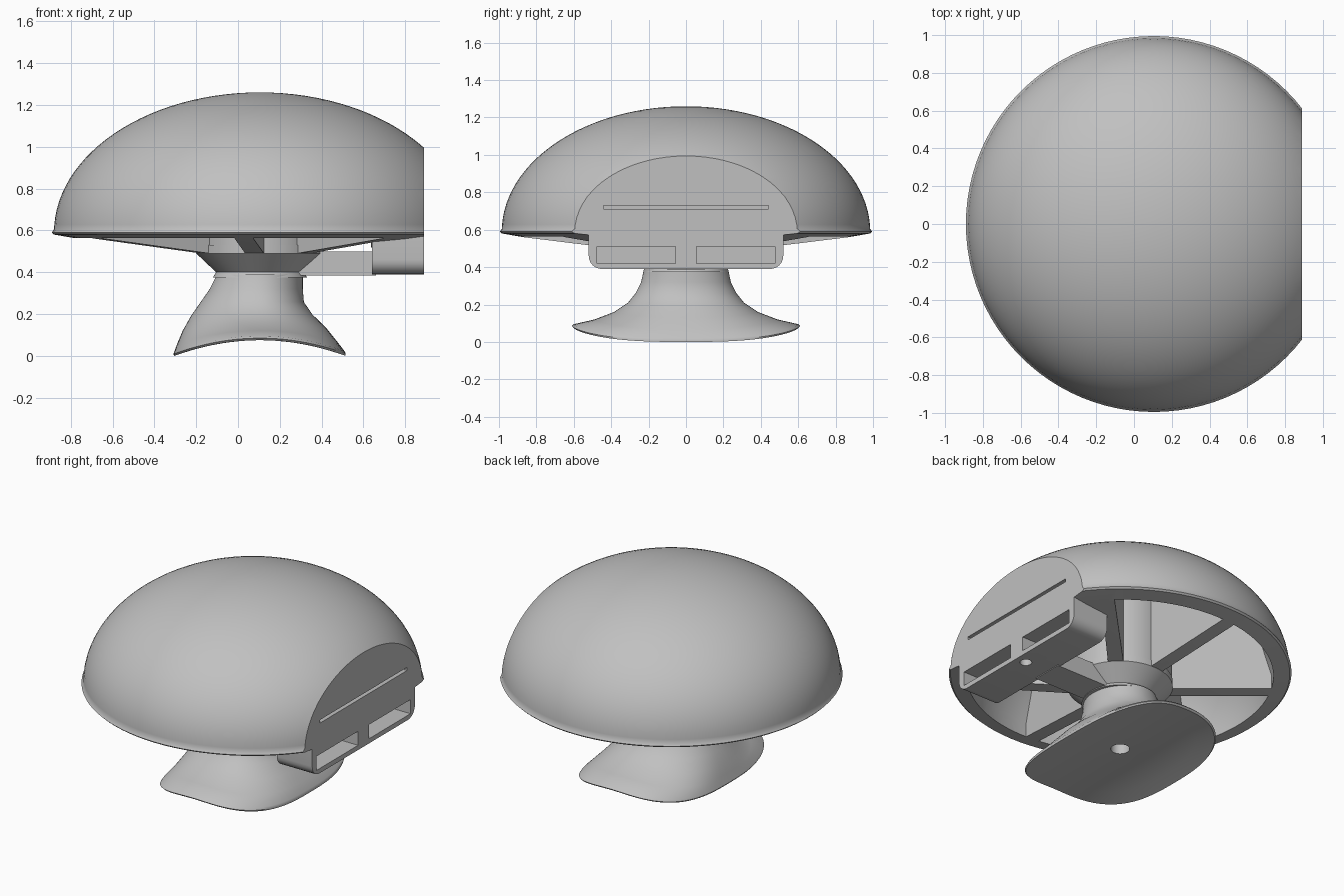
import bpy, bmesh, math
from mathutils import Vector

if "Cube" in bpy.data.objects:
    bpy.data.objects.remove(bpy.data.objects["Cube"])

CX = 0.105     # axis of the dome, hub and foot
FACE = 0.89    # flat end of the dome

grey = bpy.data.materials.new("plain grey")
grey.use_nodes = True
grey.diffuse_color = (0.53, 0.53, 0.53, 1)
grey.node_tree.nodes["Principled BSDF"].inputs["Base Color"].default_value = (0.53, 0.53, 0.53, 1)


def finish(name, bm):
    bmesh.ops.remove_doubles(bm, verts=bm.verts, dist=1e-5)
    bmesh.ops.recalc_face_normals(bm, faces=bm.faces)
    mesh = bpy.data.meshes.new(name)
    bm.to_mesh(mesh)
    bm.free()
    ob = bpy.data.objects.new(name, mesh)
    bpy.context.collection.objects.link(ob)
    mesh.materials.append(grey)
    return ob


def loft(bm, rings, caps=True):
    """Skin a list of closed rings of points."""
    rows = [[bm.verts.new(p) for p in ring] for ring in rings]
    n = len(rows[0])
    for a, b in zip(rows, rows[1:]):
        for i in range(n):
            j = (i + 1) % n
            bm.faces.new((a[i], a[j], b[j], b[i]))
    if caps:
        bm.faces.new(rows[0])
        bm.faces.new(rows[-1])


def circle(r, z, n=96):
    return [(CX + r * math.cos(i * math.tau / n), r * math.sin(i * math.tau / n), z)
            for i in range(n)]


def revolve(name, profile):
    bm = bmesh.new()
    loft(bm, [circle(r, z) for r, z in profile])
    return finish(name, bm)


def add_box(bm, lo, hi):
    res = bmesh.ops.create_cube(bm, size=1)
    lo, hi = Vector(lo), Vector(hi)
    for v in res["verts"]:
        v.co = (lo + hi) / 2 + v.co * (hi - lo)
    return res["verts"]


def carve(ob, cutter):
    cutter.hide_render = True
    mod = ob.modifiers.new("carve", "BOOLEAN")
    mod.operation = "DIFFERENCE"
    mod.solver = "EXACT"
    mod.object = cutter
    bpy.context.view_layer.objects.active = ob
    bpy.ops.object.modifier_apply(modifier=mod.name)
    bpy.data.objects.remove(cutter)


def smooth(ob, angle=30):
    bpy.ops.object.select_all(action="DESELECT")
    ob.select_set(True)
    bpy.context.view_layer.objects.active = ob
    bpy.ops.object.shade_smooth_by_angle(angle=math.radians(angle))


# Dome: half ellipsoid with a thin lip and a shallow conical underside
steps = 28
profile = [(0.3, 0.49), (0.87, 0.56), (0.985, 0.58), (0.995, 0.59), (0.985, 0.605)]
for i in range(1, steps):
    t = math.pi / 2 * i / steps
    profile.append((0.985 * math.cos(t), 0.59 + 0.67 * math.sin(t)))
profile.append((0.01, 1.26))
dome = revolve("dome", profile)

# Flat end and the long thin slot in it
bm = bmesh.new()
add_box(bm, (FACE, -2, 0), (2, 2, 2))
carve(dome, finish("end_cutter", bm))
bm = bmesh.new()
add_box(bm, (FACE - 0.04, -0.44, 0.71), (1, 0.44, 0.73))
carve(dome, finish("slot_cutter", bm))

# Hollow sectors under the dome, leaving six radial ribs and a hub core
ribs = [-45, 45, 95, 152, 208, 265, 315]
levels = [(0.4, 0.89), (0.65, 0.89), (0.85, 0.83), (1.0, 0.72)]
half_rib, core, arc = 0.045, 0.3, 16
bm = bmesh.new()
for a, b in zip(ribs, ribs[1:]):
    rings = []
    for z, outer in levels:
        ring = []
        for r, order in ((core, range(arc + 1)), (outer, range(arc, -1, -1))):
            inset = math.asin(half_rib / r)
            start, end = math.radians(a) + inset, math.radians(b) - inset
            for k in order:
                t = start + (end - start) * k / arc
                # The sector behind the flat end stops at a straight wall
                reach = min(r, 0.53 / math.cos(t)) if a == ribs[0] else r
                ring.append((CX + reach * math.cos(t), reach * math.sin(t), z))
        rings.append(ring)
    loft(bm, rings)
carve(dome, finish("sector_cutter", bm))
smooth(dome)

# Connector block under the flat end, with rounded lower corners
bm = bmesh.new()
add_box(bm, (0.64, -0.52, 0.39), (FACE, 0.52, 0.575))
edges = [e for e in bm.edges if all(v.co.z < 0.4 and abs(v.co.y) > 0.5 for v in e.verts)
         and abs(e.verts[0].co.x - e.verts[1].co.x) > 0.1]
bmesh.ops.bevel(bm, geom=edges, offset=0.07, segments=6, profile=0.5, affect="EDGES")
block = finish("connector_block", bm)

# Two pockets in the block and a small hole beneath it
bm = bmesh.new()
for side in (-1, 1):
    lo, hi = sorted((side * 0.055, side * 0.475))
    add_box(bm, (0.67, lo, 0.42), (1, hi, 0.51))
carve(block, finish("pocket_cutter", bm))
bm = bmesh.new()
loft(bm, [[(x - CX + 0.82, y, z) for x, y, z in circle(0.035, z, 24)] for z in (0.3, 0.45)])
carve(block, finish("hole_cutter", bm))
smooth(block)

# Arm joining the block to the hub
bm = bmesh.new()
add_box(bm, (0.2, -0.1, 0.385), (0.66, 0.1, 0.5))
finish("arm", bm)

# Conical hub
smooth(revolve("hub", [(0.305, 0.53), (0.305, 0.49), (0.21, 0.4), (0.225, 0.375)]))


# Flared foot: round stem widening to a rounded oblong with a saddle underside
def foot_ring(z, left, right, depth, power, sag, n=96):
    ring = []
    for i in range(n):
        t = math.tau * i / n
        c, s = math.cos(t), math.sin(t)
        x = math.copysign(abs(c) ** (2 / power), c) * (right if c > 0 else left)
        y = math.copysign(abs(s) ** (2 / power), s) * depth
        ring.append((CX + x, y, z - sag * (x / 0.41) ** 2))
    return ring


flare = [
    (0.39, 0.205, 0.205, 0.225, 2, 0),
    (0.32, 0.24, 0.205, 0.24, 2, 0),
    (0.26, 0.285, 0.21, 0.27, 2.1, 0.01),
    (0.21, 0.33, 0.25, 0.31, 2.2, 0.03),
    (0.16, 0.37, 0.32, 0.385, 2.4, 0.05),
    (0.12, 0.395, 0.37, 0.49, 2.6, 0.065),
    (0.095, 0.41, 0.405, 0.6, 2.8, 0.075),
    (0.085, 0.415, 0.41, 0.61, 2.8, 0.075),
]
rings = [foot_ring(*row) for row in flare]
for k in (1, 0.8, 0.6, 0.4, 0.2):
    rings.append(foot_ring(0.075, 0.41 * k, 0.41 * k, 0.6 * k, 2.8, 0.075))
rings += [circle(0.055, 0.075), circle(0.055, 0.25)]
bm = bmesh.new()
loft(bm, rings)
smooth(finish("foot", bm), 40)
